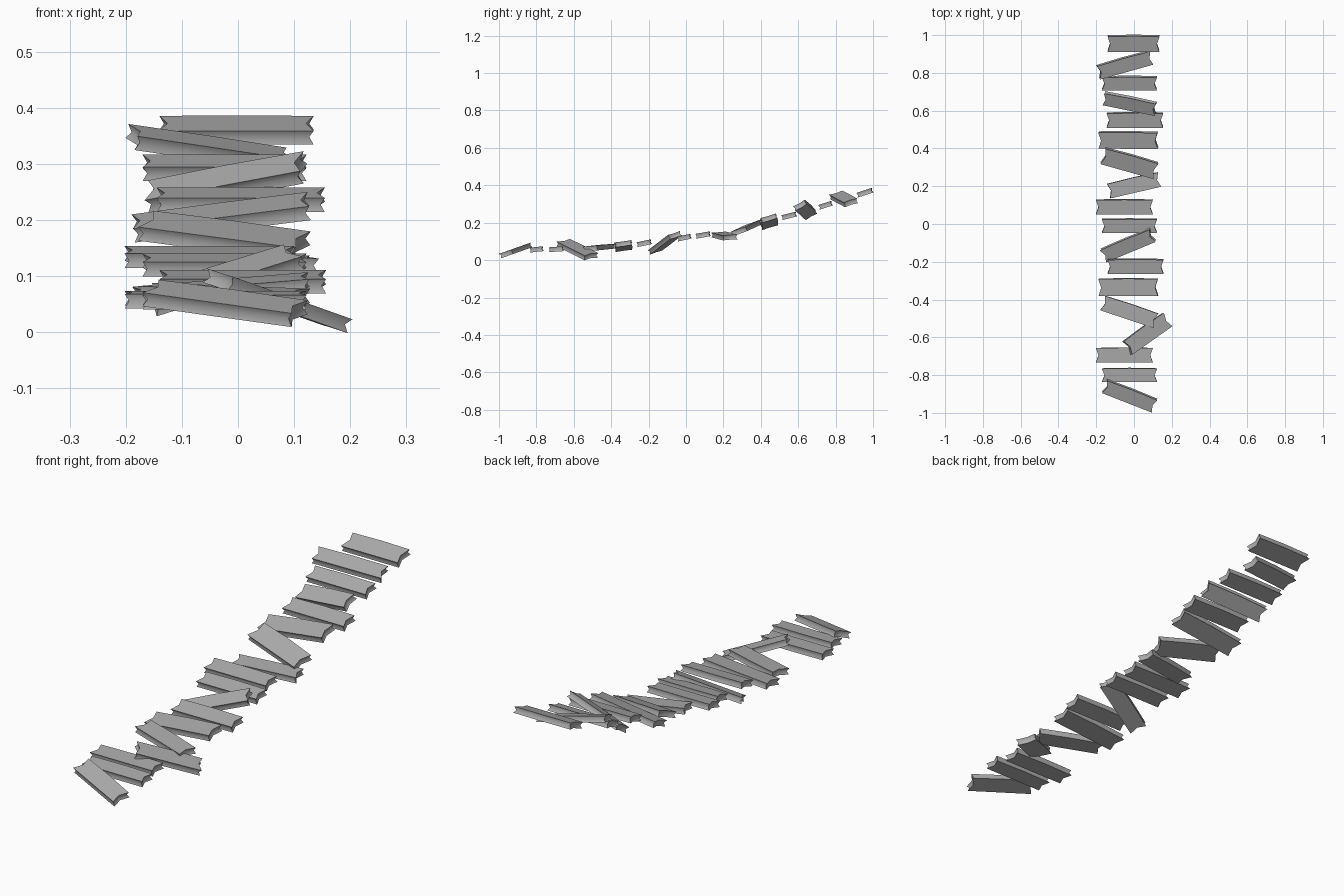
import bpy, bmesh
from math import radians
from mathutils import Vector, Matrix

if "Cube" in bpy.data.objects:
    bpy.data.objects.remove(bpy.data.objects["Cube"])

# left end centre, right end centre, width, roll in degrees
PLANKS = [
    ((-.14, .955, .360), (.135, .955, .360), .086, 18),
    ((-.19, .803, .348), (.092, .882, .306), .075, 17),
    ((-.17, .745, .293), (.122, .745, .293), .072, 18),
    ((-.16, .666, .242), (.117, .609, .294), .072, 30),
    ((-.145, .55, .236), (.155, .55, .236), .078, 14),
    ((-.187, .445, .185), (.127, .443, .225), .088, 17),
    ((-.165, .362, .190), (.116, .283, .153), .09, 19),
    ((-.135, .174, .137), (.135, .236, .121), .078, 4),
    ((-.202, .09, .134), (.1, .09, .134), .077, 10),
    ((-.17, -.01, .12), (.122, -.01, .12), .072, 12),
    ((-.163, -.167, .051), (.1, -.058, .134), .075, 17),
    ((-.14, -.225, .09), (.157, -.225, .09), .077, 12),
    ((-.187, -.335, .062), (.127, -.335, .088), .09, 8),
    ((-.166, -.418, .072), (.116, -.512, .062), .08, 4),
    ((-.036, -.657, .094), (.177, -.506, .018), .085, 10),
    ((-.202, -.695, .058), (.1, -.695, .058), .077, 4),
    ((-.17, -.8, .057), (.122, -.8, .057), .07, 6),
    ((-.156, -.858, .070), (.11, -.962, .033), .075, 18),
]
THICK = .026

grey = bpy.data.materials.new("weathered_grey")
grey.diffuse_color = (.42, .42, .42, 1)
grey.use_nodes = True
grey.node_tree.nodes["Principled BSDF"].inputs["Base Color"].default_value = grey.diffuse_color


def plank(name, a, b, width, roll):
    a, b = Vector(a), Vector(b)
    along = (b - a).normalized()
    across = Vector((0, 0, 1)).cross(along).normalized()
    up = along.cross(across)
    turn = Matrix((along, across, up)).transposed() @ Matrix.Rotation(radians(roll), 3, 'X')
    half = (b - a).length / 2
    # grooved outline of the plank, seen from its end
    w, t = width / 2, THICK / 2
    outline = [(-w, -t), (0, -t), (w, -t), (w - .005, 0), (w, t), (0, t), (-w, t), (-w + .005, 0)]
    bm = bmesh.new()
    rings = []
    for s in (-1, 0, 1):
        ring = []
        for y, z in outline:
            x = s * half
            if y == 0:
                x -= s * .014           # broken notch in the end
            elif z == 0:
                x -= s * .008
            if s == 0 and y > 0:
                y += .003               # slightly bowed back edge
            ring.append(bm.verts.new((x, y, z)))
        rings.append(ring)
    for r0, r1 in zip(rings, rings[1:]):
        for i in range(8):
            j = (i + 1) % 8
            bm.faces.new((r0[i], r0[j], r1[j], r1[i]))
    # splintered ends sink in towards the middle
    for ring, s in ((rings[0], -1), (rings[2], 1)):
        tip = bm.verts.new((s * (half - .02), 0, 0))
        for i in range(8):
            bm.faces.new((ring[i], ring[(i + 1) % 8], tip))
    bmesh.ops.recalc_face_normals(bm, faces=bm.faces)
    bmesh.ops.transform(bm, matrix=Matrix.Translation((a + b) / 2) @ turn.to_4x4(), verts=bm.verts)
    me = bpy.data.meshes.new(name)
    bm.to_mesh(me)
    bm.free()
    me.materials.append(grey)
    ob = bpy.data.objects.new(name, me)
    bpy.context.collection.objects.link(ob)
    ob.select_set(True)
    bpy.context.view_layer.objects.active = ob


# row of loose bridge planks rising to the back
for n, p in enumerate(PLANKS, 1):
    plank(f"plank_{n:02d}", *p)
bpy.ops.object.shade_smooth_by_angle(angle=radians(60))
